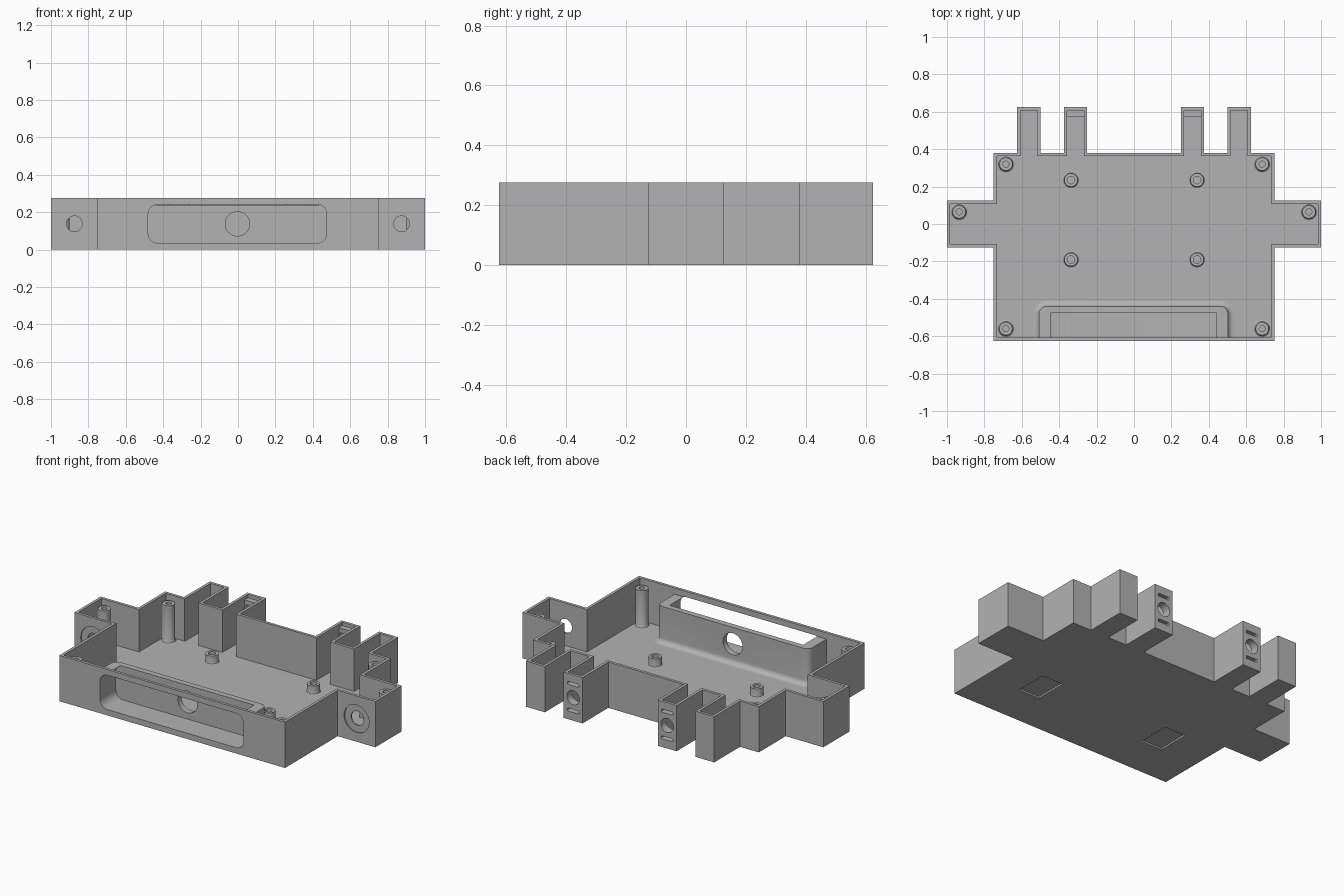
import bpy, bmesh, math
from mathutils import Vector

if "Cube" in bpy.data.objects:
    bpy.data.objects.remove(bpy.data.objects["Cube"])

H, WALL, FLOOR = 0.275, 0.017, 0.02
grey = bpy.data.materials.new("grey plastic")
grey.diffuse_color = (0.45, 0.45, 0.45, 1)
grey.use_nodes = True
grey.node_tree.nodes["Principled BSDF"].inputs["Base Color"].default_value = grey.diffuse_color


def loft(name, rings):
    """Skin equal-length rings of points and cap both ends."""
    bm = bmesh.new()
    vs = [[bm.verts.new(p) for p in ring] for ring in rings]
    n = len(vs[0])
    for a, b in zip(vs, vs[1:]):
        for i in range(n):
            j = (i + 1) % n
            bm.faces.new((a[i], a[j], b[j], b[i]))
    bm.faces.new(vs[0][::-1])
    bm.faces.new(vs[-1])
    bmesh.ops.recalc_face_normals(bm, faces=bm.faces)
    mesh = bpy.data.meshes.new(name)
    bm.to_mesh(mesh)
    bm.free()
    mesh.materials.append(grey)
    ob = bpy.data.objects.new(name, mesh)
    bpy.context.collection.objects.link(ob)
    return ob


def box(name, x0, x1, y0, y1, z0, z1):
    rect = [(x0, y0), (x1, y0), (x1, y1), (x0, y1)]
    return loft(name, [[(x, y, z) for x, y in rect] for z in (z0, z1)])


def rounded(cx, cy, hx, hy, r, seg=8):
    """Rounded rectangle; with hx = hy = r it is a circle."""
    pts = []
    for k, (sx, sy) in enumerate(((1, 1), (-1, 1), (-1, -1), (1, -1))):
        for i in range(seg + 1):
            a = (k + i / seg) * math.pi / 2
            pts.append((cx + sx * (hx - r) + r * math.cos(a),
                        cy + sy * (hy - r) + r * math.sin(a)))
    # drop coincident points left by full circles
    return [p for i, p in enumerate(pts)
            if math.dist(p, pts[i - 1]) > 1e-6]


def along_y(name, profile, y0, y1):
    return loft(name, [[(x, y, z) for x, z in profile] for y in (y0, y1)])


def revolve(name, x, y, profile, seg=32):
    turn = [2 * math.pi * i / seg for i in range(seg)]
    return loft(name, [[(x + r * math.cos(a), y + r * math.sin(a), z) for a in turn]
                       for r, z in profile])


def cut(ob, cutters):
    """Subtract the cutters and bake the result."""
    for c in cutters:
        m = ob.modifiers.new("cut", 'BOOLEAN')
        m.operation, m.solver, m.object = 'DIFFERENCE', 'EXACT', c
    dg = bpy.context.evaluated_depsgraph_get()
    dg.update()
    mesh = bpy.data.meshes.new_from_object(ob.evaluated_get(dg))
    ob.modifiers.clear()
    ob.data = mesh


# Tray outline: body, side arms and four rear tabs
half = [(0.75, -0.625), (0.75, -0.125), (1, -0.125), (1, 0.125), (0.75, 0.125),
        (0.75, 0.38), (0.625, 0.38), (0.625, 0.625), (0.5, 0.625), (0.5, 0.38),
        (0.375, 0.38), (0.375, 0.625), (0.25, 0.625), (0.25, 0.38)]
outline = [Vector(p) for p in half + [(-x, y) for x, y in reversed(half)]]


def outline_ring(t, z):
    """Tray outline moved inwards by t."""
    ring = []
    for i, p in enumerate(outline):
        d0 = (p - outline[i - 1]).normalized()
        d1 = (outline[(i + 1) % len(outline)] - p).normalized()
        ring.append((p.x - t * (d0.y + d1.y), p.y + t * (d0.x + d1.x), z))
    return ring


tray = loft("tray", [outline_ring(0, 0), outline_ring(0, H)])
cavity = loft("cavity_cutter", [outline_ring(WALL, FLOOR), outline_ring(WALL, H + 0.1)])

# Front window, pocket and its round opening
window = along_y("window_cutter", rounded(-0.003, 0.138, 0.477, 0.103, 0.05), -0.7, -0.475)
eye = along_y("eye_cutter", rounded(-0.003, 0.138, 0.065, 0.065, 0.065), -0.5, -0.38)

# Arm screw holes, tab openings and underside recesses
tray_cutters = [cavity, window]
tab_cutters = {}
for s in (-1, 1):
    for r, y1 in ((0.083, -0.117), (0.042, -0.09)):
        tray_cutters.append(along_y("arm_hole_cutter",
                                    rounded(s * 0.875, 0.138, r, r, r), -0.2, y1))
    x = s * 0.3125
    tab_cutters[s] = [along_y("tab_hole_cutter", rounded(x, 0.138, 0.042, 0.042, 0.042), 0.54, 0.7)]
    for z in (0.058, 0.218):
        tab_cutters[s].append(along_y("tab_slot_cutter",
                                      rounded(x, z, 0.038, 0.009, 0.004, 3), 0.54, 0.7))
    tray_cutters += tab_cutters[s]
    tray_cutters.append(box("recess_cutter", s * 0.435 - 0.07, s * 0.435 + 0.07,
                            -0.37, -0.17, -0.05, 0.01))
cut(tray, tray_cutters)

# Thick end plates inside the two inner tabs
for s in (-1, 1):
    x = s * 0.3125
    plate = box("tab_end_plate", x - 0.047, x + 0.047, 0.575, 0.609, 0.015, 0.255)
    cut(plate, tab_cutters[s])

# Pocket housing behind the window, flared where it meets the floor
rings = []
flare = [(0.03 * (1 - math.sin(a)), FLOOR + 0.03 * (1 - math.cos(a)))
         for a in (i * math.pi / 12 for i in range(7))]
for e, z in [(0.03, 0.012)] + flare + [(0, 0.238)]:
    r = 0.04 + e
    ring = [(0.505 + e, -0.612, z)]
    for k in (0, 1):
        for i in range(9):
            a = (k + i / 8) * math.pi / 2
            ring.append(((0.505 + e - r) * (1, -1)[k] + r * math.cos(a),
                         -0.44 + e - r + r * math.sin(a), z))
    ring.append((-0.505 - e, -0.612, z))
    rings.append([(x - 0.003, y, z) for x, y, z in ring])
housing = loft("pocket_housing", rings)
cut(housing, [window, eye])

# Tall lid posts and short board standoffs, each with a blind hole
for s in (-1, 1):
    for x, y in ((0.685, 0.32), (0.685, -0.56), (0.935, 0.065)):
        revolve("lid_post", s * x, y,
                [(0.046, 0.015), (0.046, 0.02), (0.039, 0.023), (0.035, 0.031),
                 (0.035, 0.245), (0.016, 0.245), (0.016, 0.12)])
    for y in (0.235, -0.19):
        revolve("board_standoff", s * 0.337, y,
                [(0.043, 0.015), (0.043, 0.02), (0.038, 0.023), (0.036, 0.029),
                 (0.036, 0.07), (0.02, 0.07), (0.02, 0.025)])

# Remove cutters and smooth the round surfaces
for ob in list(bpy.data.objects):
    if ob.name.split(".")[0].endswith("_cutter"):
        bpy.data.objects.remove(ob)
for ob in bpy.data.objects:
    ob.select_set(True)
bpy.context.view_layer.objects.active = tray
bpy.ops.object.shade_smooth_by_angle(angle=math.radians(32))
